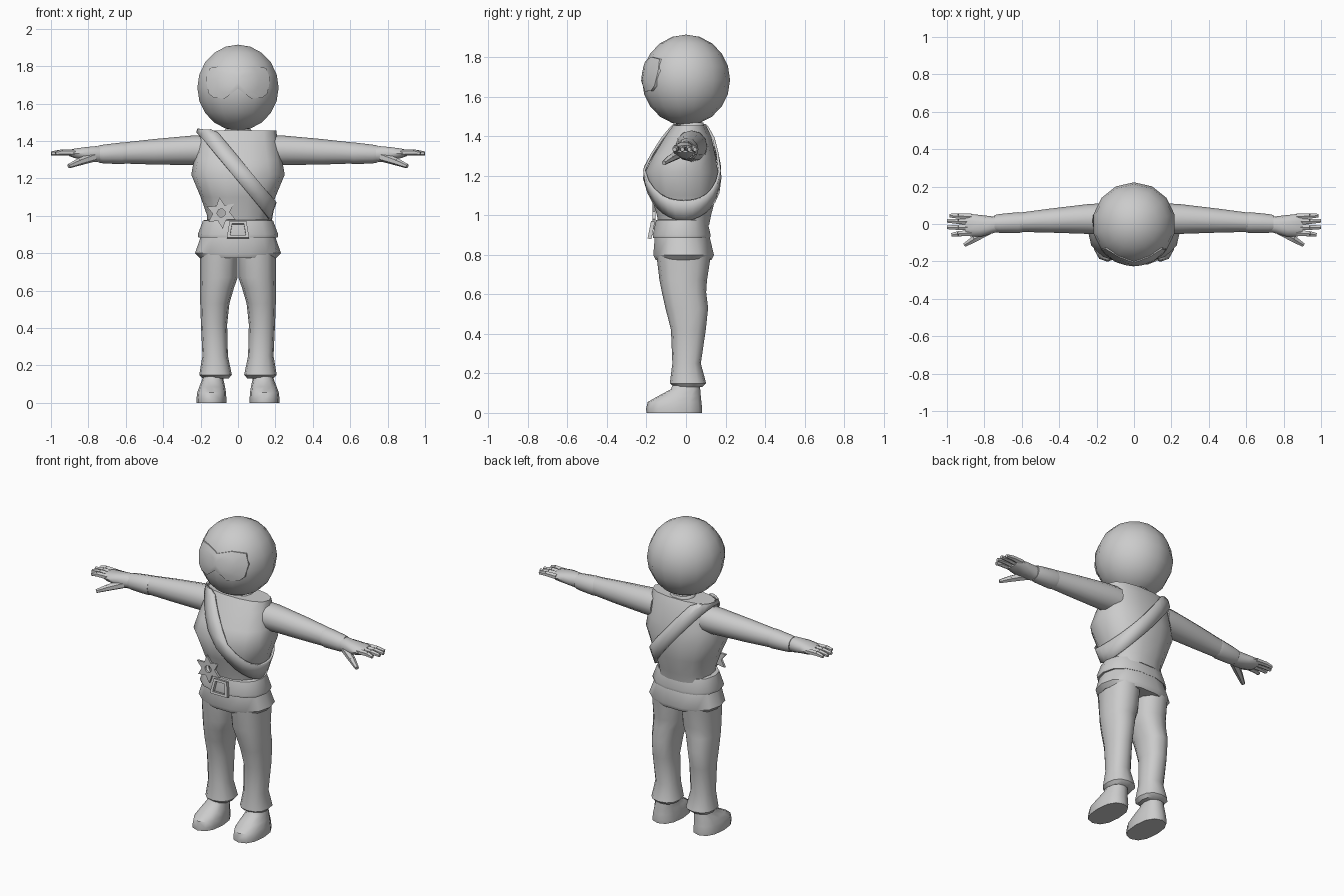
import bpy, bmesh, math
from mathutils import Vector, Matrix

if "Cube" in bpy.data.objects:
    bpy.data.objects.remove(bpy.data.objects["Cube"])

grey = bpy.data.materials.new("plain grey")
grey.diffuse_color = (0.6, 0.6, 0.6, 1)
grey.use_nodes = True
grey.node_tree.nodes["Principled BSDF"].inputs["Base Color"].default_value = grey.diffuse_color


def finish(name, bm, mirror=False, solid=0, angle=45):
    bmesh.ops.recalc_face_normals(bm, faces=bm.faces)
    me = bpy.data.meshes.new(name)
    bm.to_mesh(me)
    bm.free()
    me.materials.append(grey)
    ob = bpy.data.objects.new(name, me)
    bpy.context.collection.objects.link(ob)
    bpy.ops.object.select_all(action='DESELECT')
    ob.select_set(True)
    bpy.context.view_layer.objects.active = ob
    bpy.ops.object.shade_smooth_by_angle(angle=math.radians(angle))
    if solid:
        m = ob.modifiers.new("thickness", 'SOLIDIFY')
        m.thickness, m.offset = solid, 0
    if mirror:
        ob.modifiers.new("mirror", 'MIRROR').use_clip = False
    return ob


def sq(v, p):
    return math.copysign(abs(v) ** p, v)


def ring_xy(a, c1, c2, r1, r2, p=0.85):
    return c1 + r1 * sq(math.cos(a), p), c2 + r2 * sq(math.sin(a), p)


def loft(bm, rows, axis='z', n=14, p=0.85):
    """Rows are (position on axis, centre 1, centre 2, radius 1, radius 2)."""
    rings = []
    for t, *c in rows:
        ring = []
        for i in range(n):
            u, v = ring_xy(2 * math.pi * i / n, *c, p)
            ring.append(bm.verts.new((u, v, t) if axis == 'z' else (t, u, v)))
        rings.append(ring)
    for A, B in zip(rings, rings[1:]):
        for i in range(n):
            j = (i + 1) % n
            bm.faces.new((A[i], A[j], B[j], B[i]))
    bm.faces.new(rings[0][::-1])
    bm.faces.new(rings[-1])


def part(name, rows, axis='z', mirror=False, n=14, p=0.85, angle=45):
    bm = bmesh.new()
    loft(bm, rows, axis, n, p)
    return finish(name, bm, mirror, angle=angle)


def prism(bm, pts, centre, depth, hole=None):
    """Upright plate facing the front, with a matching inner outline as a hole."""
    cx, cy, cz = centre
    L = [[bm.verts.new((cx + x, cy + y, cz + z)) for x, z in o]
         for o in (pts, hole) for y in (-depth / 2, depth / 2)]
    n = len(pts)
    for i in range(n):
        j = (i + 1) % n
        for a, b in ((0, 1), (2, 3), (0, 2), (1, 3)):
            bm.faces.new((L[a][i], L[a][j], L[b][j], L[b][i]))


# head and neck
HC = Vector((0, 0, 1.685))
bm = bmesh.new()
bmesh.ops.create_uvsphere(bm, u_segments=14, v_segments=10, radius=0.223)
bmesh.ops.scale(bm, vec=(1, 1, 1.03), verts=bm.verts)
bmesh.ops.translate(bm, vec=HC, verts=bm.verts)
finish("head", bm)
part("neck", [(1.40, 0, .03, .08, .07), (1.455, 0, .03, .075, .065),
              (1.47, 0, .035, .06, .055)], n=10)

# goggles, a curved plate following the face
half = [(.08, 1.802), (.15, 1.79), (.172, 1.73), (.158, 1.655),
        (.13, 1.63), (.07, 1.627)]
outline = [(0, 1.778)] + half + [(0, 1.68)] + [(-x, z) for x, z in half[::-1]]
bm = bmesh.new()


def on_face(x, z, r):
    return bm.verts.new((x, -math.sqrt(r * r - x * x - (z - HC.z) ** 2), z))


cz = 1.725
rings = [[on_face(x * s, cz + (z - cz) * s, r) for x, z in outline]
         for s, r in ((1, .214), (1, .227), (.66, .226), (.33, .225))]
mid = on_face(0, cz, .225)
for A, B in zip(rings, rings[1:]):
    for i in range(len(A)):
        j = (i + 1) % len(A)
        bm.faces.new((A[i], A[j], B[j], B[i]))
for i in range(len(outline)):
    bm.faces.new((rings[-1][i], rings[-1][(i + 1) % len(outline)], mid))
finish("goggles", bm)

# torso
TORSO = [(.95, 0, -.01, .165, .13), (1.0, 0, -.01, .165, .14),
         (1.1, 0, -.012, .2, .168), (1.22, 0, -.022, .25, .188),
         (1.3, 0, -.008, .235, .16), (1.4, 0, .012, .212, .118),
         (1.455, 0, .018, .205, .085)]
part("torso", TORSO)


# sash running from one shoulder to the opposite hip, front and back
def torso_row(z):
    for a, b in zip(TORSO, TORSO[1:]):
        if z <= b[0]:
            f = max(0, (z - a[0]) / (b[0] - a[0]))
            return [u + (v - u) * f for u, v in zip(a[1:], b[1:])]
    return TORSO[-1][1:]


def sash_point(a, c):
    z = 1.2
    for _ in range(40):
        cx, cy, rx, ry = torso_row(z)
        x, y = ring_xy(a, cx, cy, rx + .01, ry + .01)
        z = .6 * z + .4 * min(1.46, max(.96, c - 1.2 * x))
    return x, y, z


bm = bmesh.new()
N = 28
bands = [[bm.verts.new(sash_point(2 * math.pi * i / N, c)) for i in range(N)]
         for c in (1.185, 1.25, 1.315)]
for A, B in zip(bands, bands[1:]):
    for i in range(N):
        j = (i + 1) % N
        bm.faces.new((A[i], A[j], B[j], B[i]))
finish("sash", bm, solid=.012)

# belt and jacket hem
part("belt", [(.885, 0, -.022, .212, .147), (.90, 0, -.022, .215, .15),
              (.975, 0, -.022, .187, .132), (.98, 0, -.02, .16, .12)])
part("jacket_hem", [(.775, 0, -.012, .205, .145), (.80, 0, -.012, .23, .157),
                    (.90, 0, -.02, .195, .14)])

# belt buckle
bm = bmesh.new()
frame = [(-.06, -.045), (.06, -.045), (.045, .045), (-.045, .045)]
prism(bm, frame, (0, -.176, .925), .02, [(x * .7, z * .7) for x, z in frame])
bmesh.ops.rotate(bm, cent=(0, -.176, .925), matrix=Matrix.Rotation(-.2, 3, 'X'),
                 verts=bm.verts)
finish("buckle", bm, angle=30)

# star badge
star, hole = [], []
for i in range(12):
    a = math.pi * i / 6 + math.pi / 2 + .1
    r = .045 if i % 2 else .085
    star.append((r * math.cos(a), r * math.sin(a)))
    hole.append((.022 * math.cos(a), .022 * math.sin(a)))
bm = bmesh.new()
prism(bm, star, (-.09, -.162, 1.015), .014, hole)
finish("star_badge", bm, angle=30)

# arms with cuffs
part("sleeve", [(.17, .028, 1.35, .082, .08), (.24, .027, 1.35, .08, .079),
                (.45, .018, 1.342, .064, .068), (.63, .008, 1.335, .05, .055)],
     'x', True, 12, 1)
part("cuff", [(.60, .008, 1.335, .053, .056), (.62, .007, 1.334, .056, .058),
              (.72, .003, 1.33, .05, .05), (.745, .002, 1.33, .046, .046)],
     'x', True, 12, 1)

# hands with four fingers and a thumb
bm = bmesh.new()
loft(bm, [(.72, 0, 1.33, .04, .04), (.76, -.005, 1.33, .046, .044),
          (.82, -.01, 1.332, .058, .036), (.875, -.006, 1.334, .06, .026),
          (.90, -.005, 1.335, .054, .018)], 'x', 10)


def finger(p0, p1, r0, r1):
    p0, p1 = Vector(p0), Vector(p1)
    d = p1 - p0
    m = Matrix.Translation((p0 + p1) / 2) @ d.to_track_quat('Z', 'Y').to_matrix().to_4x4()
    bmesh.ops.create_cone(bm, cap_ends=True, segments=6, radius1=r0, radius2=r1,
                          depth=d.length, matrix=m)


for y, tip, end in ((.04, .985, .045), (.011, 1.0, .017), (-.018, .998, -.018),
                    (-.047, .975, -.058)):
    finger((.87, y, 1.337), (.94, (y + end) / 2, 1.339), .018, .016)
    finger((.94, (y + end) / 2, 1.339), (tip, end, 1.333), .016, .011)
finger((.77, -.03, 1.315), (.85, -.078, 1.288), .026, .02)
finger((.85, -.078, 1.288), (.905, -.112, 1.265), .02, .012)
finish("hand", bm, True)

# trouser legs with flared hems
part("trouser_leg", [(.13, .12, .01, .07, .07), (.15, .12, .01, .087, .092),
                     (.25, .122, .003, .068, .072), (.42, .128, .012, .07, .088),
                     (.53, .124, .004, .078, .108), (.61, .113, -.01, .09, .112),
                     (.67, .102, -.014, .1, .12), (.80, .102, -.012, .1, .138)],
     mirror=True, n=12)

# boots
part("boot", [(0, .142, -.06, .08, .14), (.02, .142, -.06, .08, .142),
              (.055, .141, -.058, .077, .136), (.085, .138, -.033, .069, .108),
              (.12, .135, -.002, .058, .074), (.17, .13, .005, .052, .062)],
     mirror=True, n=12)
